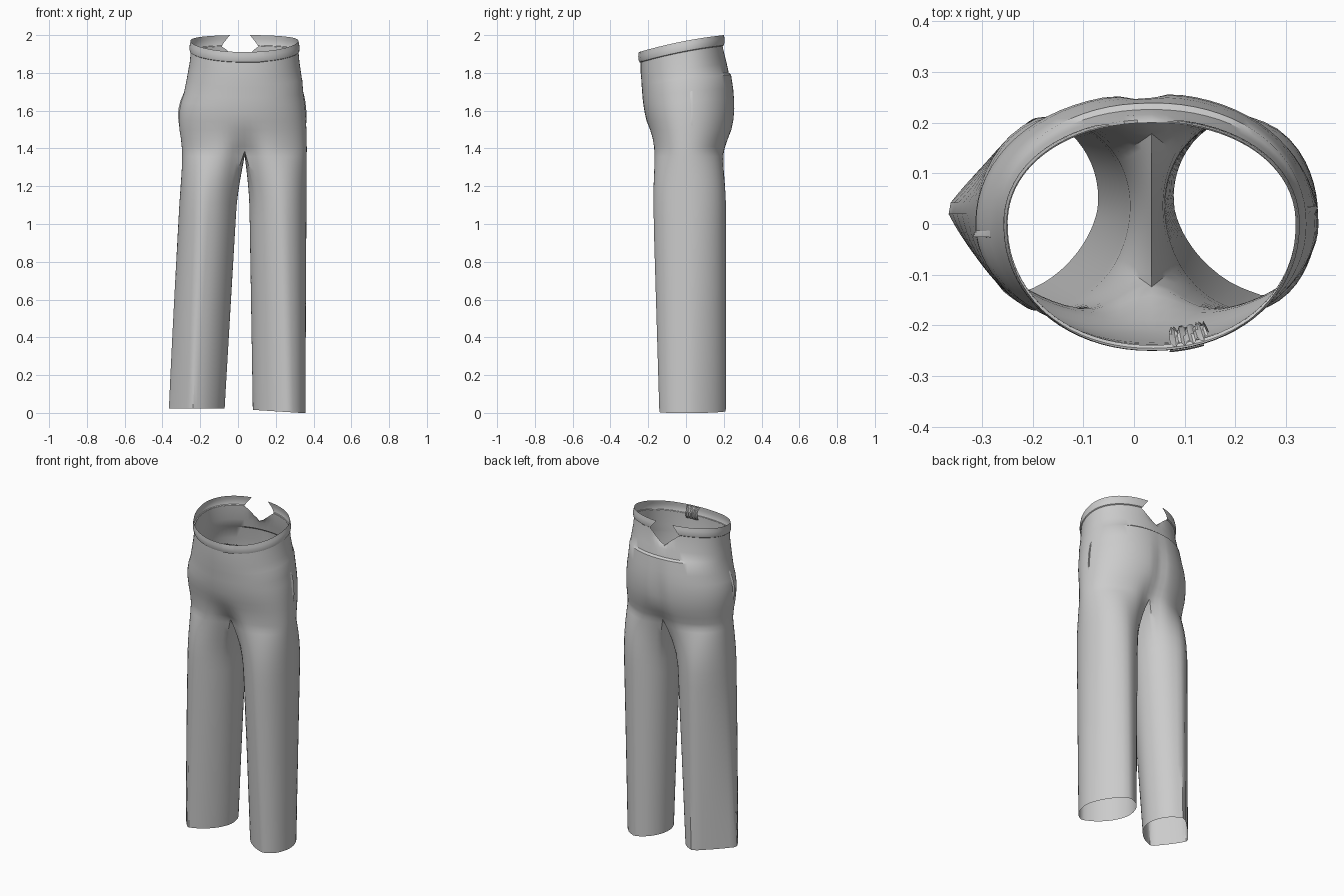
import bpy, math
from math import sin, cos, pi, exp, atan2

if "Cube" in bpy.data.objects:
    bpy.data.objects.remove(bpy.data.objects["Cube"])

CX, N, M = 0.035, 72, 15      # centre seam x, points round the hips, points along the crotch seam

# hip levels: z, left x, right x, front y, back y
LEVELS = [
    (1.97, -0.252, 0.320, -0.250, 0.203),
    (1.915, -0.250, 0.320, -0.240, 0.200),
    (1.86, -0.255, 0.325, -0.240, 0.206),
    (1.82, -0.262, 0.331, -0.237, 0.216),
    (1.775, -0.270, 0.337, -0.235, 0.226),
    (1.765, -0.272, 0.340, -0.234, 0.239),
    (1.70, -0.285, 0.345, -0.230, 0.251),
    (1.65, -0.302, 0.352, -0.225, 0.256),
    (1.60, -0.312, 0.357, -0.218, 0.258),
    (1.55, -0.313, 0.360, -0.208, 0.254),
    (1.50, -0.310, 0.362, -0.197, 0.246),
    (1.45, -0.302, 0.363, -0.188, 0.231),
    (1.41, -0.298, 0.364, -0.185, 0.219),
    (1.385, -0.296, 0.364, -0.184, 0.214),
]


def lerp(a, b, t):
    return a + (b - a) * t


def level(z):
    z = max(min(z, LEVELS[0][0]), LEVELS[-1][0])
    for a, b in zip(LEVELS, LEVELS[1:]):
        if z >= b[0]:
            t = (a[0] - z) / (a[0] - b[0])
            return [lerp(p, q, t) for p, q in zip(a, b)]
    return LEVELS[-1]


def hip_point(a, z, off=0.0):
    """Point on the hips; a = 0 front, pi/2 right, pi back."""
    _, xl, xr, yf, yb = level(z)
    s, c = sin(a), cos(a)
    e = 2 / 2.1
    ax = (xr - CX if s > 0 else CX - xl) + off
    ay = (-yf if c > 0 else yb) + off
    x = CX + ax * math.copysign(abs(s) ** e, s)
    y = -ay * math.copysign(abs(c) ** e, c)
    under = max(0, min(1, (1.56 - z) / 0.175)) ** 2   # body curves in towards the crotch
    if y > 0:                                   # cleft of the seat
        y -= 0.016 * exp(-((x - 0.015) / 0.035) ** 2) * max(0, 1 - abs(z - 1.57) / 0.2)
        y -= 0.035 * under * exp(-((x - CX) / 0.07) ** 2)
    else:
        y += 0.06 * under * exp(-((x - CX) / 0.08) ** 2)
    tilt = max(0, min(1, (z - 1.5) / 0.35))     # waist slopes down to the front
    return x, y, z + tilt * (0.19 * y - 0.2 * y * y)


def make(name, verts, faces, angle=35):
    me = bpy.data.meshes.new(name)
    me.from_pydata(verts, [], faces)
    me.update()
    ob = bpy.data.objects.new(name, me)
    bpy.context.collection.objects.link(ob)
    bpy.ops.object.select_all(action='DESELECT')
    ob.select_set(True)
    bpy.context.view_layer.objects.active = ob
    bpy.ops.object.shade_smooth_by_angle(angle=math.radians(angle))
    return ob


def strip(name, rows):
    """Open grid of points."""
    n = len(rows[0])
    faces = [(r * n + i, r * n + i + 1, (r + 1) * n + i + 1, (r + 1) * n + i)
             for r in range(len(rows) - 1) for i in range(n - 1)]
    return make(name, [p for row in rows for p in row], faces)


# seat: stacked rings from waist to crotch, with the V notch at the back
verts, faces = [], []
rings = LEVELS[1:]
for k, lv in enumerate(rings):
    for i in range(N):
        x, y, z = hip_point(2 * pi * i / N, lv[0])
        if y > 0.1:
            z = min(z, 1.86 + 0.85 * abs(x - 0.012) - 0.004 * k)
        verts.append((x, y, z))
for k in range(len(rings) - 1):
    for i in range(N):
        j = (i + 1) % N
        faces.append((k * N + i, (k + 1) * N + i, (k + 1) * N + j, k * N + j))
base = (len(rings) - 1) * N

# crotch seam between front and back centre
F, B = verts[base], verts[base + N // 2]
seam = []
for m in range(1, M + 1):
    t = m / (M + 1)
    seam.append(len(verts))
    verts.append((CX, lerp(B[1], F[1], t), 1.385 - 0.025 * sin(pi * t)))

# legs: crotch -> hem pairs of (outer x, inner x, crease x), hem height,
# lean of the creases, fullness of the outer and inner halves at the hem
LEGS = [
    dict(side=-1, outer=(-0.295, -0.370), inner=(0.008, -0.072), mid=(-0.17, -0.222),
         hem=(0.024, 0.024), lean=0.15, p_out=1.12, p_in=1.8),
    dict(side=1, outer=(0.364, 0.355), inner=(0.056, 0.080), mid=(0.22, 0.235),
         hem=(0.016, 0.0), lean=-0.17, p_out=1.75, p_in=1.8),
]
STEPS = [0.02, 0.045, 0.075, 0.11, 0.15, 0.2, 0.26, 0.34, 0.45, 0.6, 0.75, 0.88, 1.0]


def lens(a, f, leg):
    """Pressed-leg cross-section with creases front and back."""
    out, inn, mid = (lerp(*leg[k], f) for k in ('outer', 'inner', 'mid'))
    c, s = cos(a), sin(a)
    outside = c * leg['side'] > 0
    ax = abs((out if outside else inn) - mid)
    ay = lerp(0.18, 0.178, f) if s > 0 else lerp(0.208, 0.168, f)
    p = lerp(2.1, leg['p_out' if outside else 'p_in'], f ** 0.7)
    r = (abs(c / ax) ** p + abs(s / ay) ** p) ** (-1 / p)
    crease = max(0, 1 - abs(abs(a) - pi / 2) / 0.22)
    r *= 1 + 0.03 * crease * min(1, f * 3)
    return mid + r * c + leg['lean'] * f * r * s, 0.03 + r * s


for leg in LEGS:
    if leg['side'] > 0:
        top = [base + i for i in range(N // 2 + 1)] + seam
    else:
        top = [base + (N - i) % N for i in range(N // 2 + 1)] + seam
    start = [verts[i] for i in top]
    prev, n = top, len(top)
    for f in STEPS:
        w = 1 - max(0, 1 - f / 0.22) ** 2
        cur = []
        for x, y, z in start:
            a = atan2(y - 0.03, x - leg['mid'][0])
            lx, ly = lens(a, f, leg)
            hem = lerp(*leg['hem'], min(1, max(0, (abs(lx) - 0.08) / 0.25)))
            cur.append(len(verts))
            verts.append((lerp(x, lx, w), lerp(y, ly, w), lerp(z, hem, f)))
        for i in range(n):
            j = (i + 1) % n
            q = (prev[i], cur[i], cur[j], prev[j])
            faces.append(q if leg['side'] > 0 else q[::-1])
        prev = cur
make("seat_and_legs", verts, faces)


# waistband: flat band, open at the back with slanted ends
def band(name, profile, ends, n=70, wave=0.0):
    """profile: (z, offset); ends(t): start and end angle at height t."""
    rows = []
    for z, off in profile:
        t = (z - 1.91) / 0.06
        a0, a1 = ends(t)
        rows.append([hip_point(lerp(a0, a1, i / n), z, off + wave * sin(i * 1.9 + z * 60))
                     for i in range(n + 1)])
    return strip(name, rows)


band("waistband",
     [(1.912, -0.001), (1.916, 0.005), (1.93, 0.007), (1.95, 0.004), (1.97, -0.001)],
     lambda t: (-pi + lerp(0.42, 0.26, t), pi - lerp(0.24, 0.09, t)))
# overlapping waistband end at the front, and the crumpled tab inside it
band("waistband_overlap", [(1.912, 0.003), (1.916, 0.008), (1.93, 0.010), (1.95, 0.008), (1.968, 0.002)],
     lambda t: (0.11, 0.34), 10)
band("inner_tab", [(1.965, -0.008), (1.95, -0.024), (1.93, -0.032), (1.905, -0.03), (1.89, -0.014)],
     lambda t: (0.12, 0.40), 14, 0.006)

# side pocket openings: slim curved welts
for name, ang in (("right_pocket", pi / 2 + 0.12), ("left_pocket", -pi / 2 + 0.10)):
    rows = []
    for k in range(9):
        z = lerp(1.70, 1.52, k / 8)
        lift = 0.007 * sin(pi * k / 8) ** 0.5
        rows.append([hip_point(ang + d, z, o * lift) for d, o in
                     ((-0.05, -0.1), (-0.02, 0.8), (0.0, 1), (0.004, -0.2))])
    strip(name, rows)
